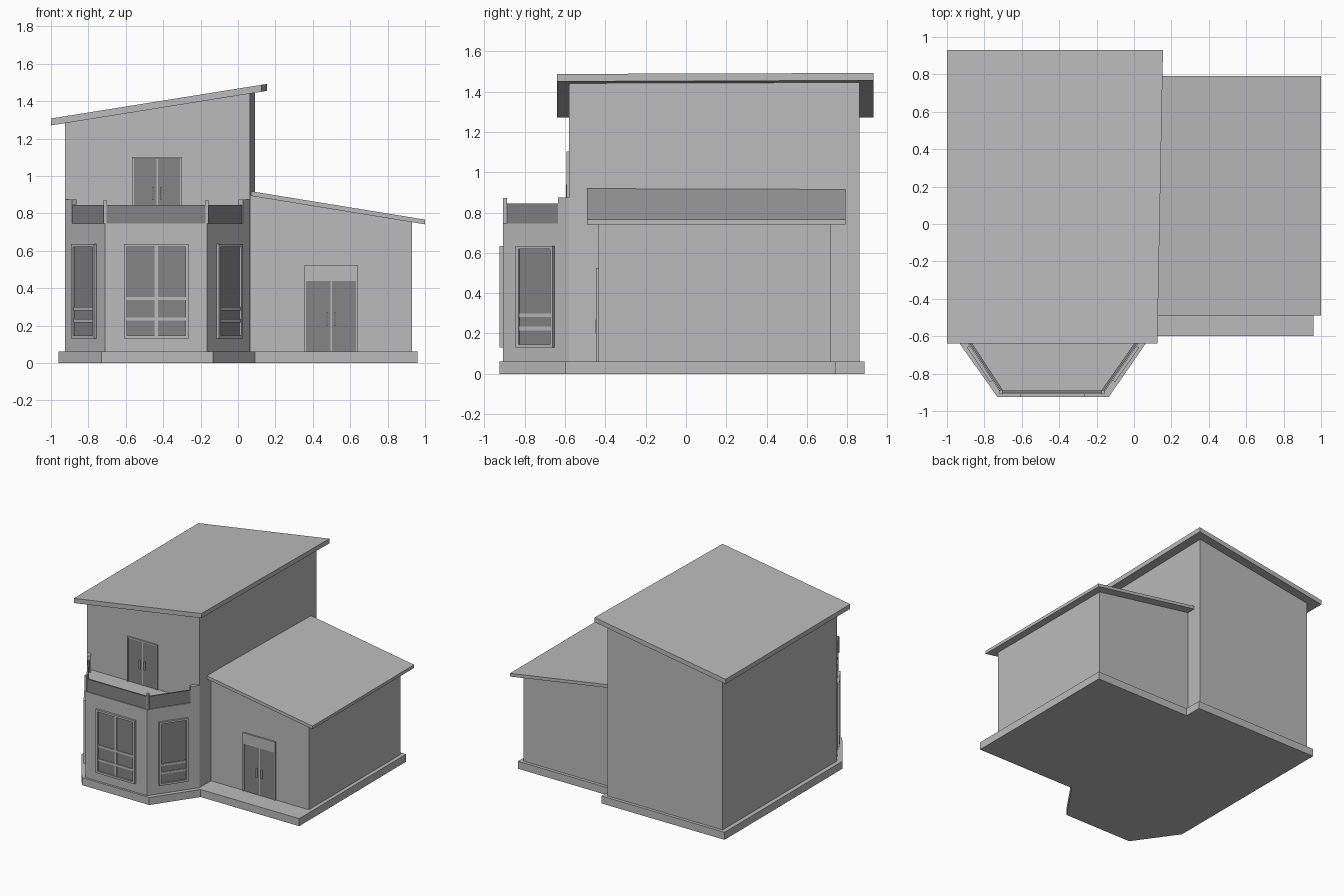
import bpy
from mathutils import Vector, Matrix

if "Cube" in bpy.data.objects:
    bpy.data.objects.remove(bpy.data.objects["Cube"], do_unlink=True)


def make_material(name, value):
    mat = bpy.data.materials.new(name)
    mat.use_nodes = True
    colour = (value, value, value, 1)
    mat.diffuse_color = colour
    mat.node_tree.nodes["Principled BSDF"].inputs["Base Color"].default_value = colour
    return mat


LIGHT = make_material("light_grey", 0.5)
GLASS = make_material("dark_grey_glass", 0.235)


def add_mesh(name, verts, faces, mat):
    mesh = bpy.data.meshes.new(name)
    mesh.from_pydata(verts, [], faces)
    mesh.materials.append(mat)
    obj = bpy.data.objects.new(name, mesh)
    bpy.context.collection.objects.link(obj)
    return obj


def prism(name, outline, low, high, mat=LIGHT):
    """Counter-clockwise outline raised between two heights (numbers or functions of x)."""
    def at(h, x):
        return h(x) if callable(h) else h
    n = len(outline)
    verts = [(x, y, at(low, x)) for x, y in outline]
    verts += [(x, y, at(high, x)) for x, y in outline]
    faces = [tuple(reversed(range(n))), tuple(range(n, 2 * n))]
    faces += [(i, (i + 1) % n, (i + 1) % n + n, i + n) for i in range(n)]
    return add_mesh(name, verts, faces, mat)


def wall_frame(a, b):
    """Local axes on a wall: x along it, y outward, z up, origin mid-wall."""
    a, b = Vector((*a, 0)), Vector((*b, 0))
    d = (b - a).normalized()
    out = Vector((d.y, -d.x, 0))
    mid = (a + b) / 2
    return Matrix(((d.x, out.x, 0, mid.x), (d.y, out.y, 0, mid.y),
                   (0, 0, 1, 0), (0, 0, 0, 1)))


def plate(name, frame, x0, x1, z0, z1, depth, mat=LIGHT, back=0.0):
    """Box on a wall, reaching from -back to depth along the wall's normal."""
    outline = [(x0, depth), (x0, -back), (x1, -back), (x1, depth)]
    obj = prism(name, outline, z0, z1, mat)
    obj.data.transform(frame)
    return obj


def surround(name, frame, half, z0, z1, width, depth, sill=True):
    plate(name + "_left_jamb", frame, -half, -half + width, z0, z1, depth)
    plate(name + "_right_jamb", frame, half - width, half, z0, z1, depth)
    plate(name + "_head", frame, -half + width, half - width, z1 - width, z1, depth)
    if sill:
        plate(name + "_sill", frame, -half + width, half - width, z0, z0 + width, depth)


def window(name, frame, half, bars, mullion):
    z0, z1 = 0.13, 0.635
    surround(name, frame, half, z0, z1, 0.016, 0.016)
    plate(name + "_glass", frame, -half + 0.016, half - 0.016, 0.146, 0.619, 0.004, GLASS)
    for z in bars:
        plate(name + "_bar", frame, -half + 0.016, half - 0.016, z - 0.009, z + 0.009, 0.01)
    if mullion:
        plate(name + "_mullion", frame, -0.009, 0.009, 0.146, 0.619, 0.0101)


def double_door(name, frame, half, z0, glass_top, top, handle):
    surround(name, frame, half, z0, top, 0.01, 0.012, sill=False)
    plate(name + "_glass", frame, -half + 0.01, half - 0.01, z0, glass_top, 0.004, GLASS)
    if glass_top < top - 0.02:
        plate(name + "_top_panel", frame, -half + 0.01, half - 0.01, glass_top, top - 0.01, 0.008)
    plate(name + "_meeting_stile", frame, -0.004, 0.004, z0, glass_top, 0.007)
    for side in (-1, 1):
        x = side * 0.022
        plate(name + "_handle", frame, x - 0.005, x + 0.005, handle, handle + 0.07, 0.014)


# Plinth following the house outline
prism("plinth", [(-0.96, -0.6), (-0.73, -0.925), (-0.135, -0.925), (0.09, -0.6),
                 (0.96, -0.6), (0.96, 0.745), (0.125, 0.745), (0.125, 0.885),
                 (-0.96, 0.885)], 0, 0.06)


# Main block and its single-pitch roof
def main_under(x):
    return 1.27 + (x + 1) * 0.16


prism("main_block", [(-0.925, -0.58), (0.065, -0.58), (0.092, 0.86), (-0.925, 0.86)],
      0.06, lambda x: main_under(x) + 0.004)
prism("main_roof", [(-1, -0.64), (0.125, -0.64), (0.155, 0.93), (-1, 0.93)],
      main_under, lambda x: main_under(x) + 0.037)


# Side wing and its roof
def wing_under(x):
    return 0.893 - (x - 0.07) * 0.163


prism("wing_block", [(0.05, -0.435), (0.93, -0.435), (0.93, 0.72), (0.05, 0.72)],
      0.06, lambda x: wing_under(x) + 0.004)
prism("wing_roof", [(0.07, -0.49), (1, -0.49), (1, 0.79), (0.07, 0.79)],
      wing_under, lambda x: wing_under(x) + 0.025)

# Bay with balcony on top
bay = [(-0.925, -0.58), (-0.71, -0.908), (-0.165, -0.908), (0.065, -0.58)]
prism("bay", bay, 0.06, 0.745)
sides = [wall_frame(a, b) for a, b in zip(bay, bay[1:])]
lengths = [(Vector(b) - Vector(a)).length for a, b in zip(bay, bay[1:])]
for label, frame, length in zip(("right", "front", "left"), sides, lengths):
    half = length / 2 - 0.008
    plate(label + "_balcony_glass", frame, -half, half, 0.745, 0.845, -0.006, GLASS, 0.018)
for corner in bay[1:3]:
    x, y = corner
    prism("balcony_post", [(x - 0.008, y), (x + 0.008, y), (x + 0.008, y + 0.02),
                           (x - 0.008, y + 0.02)], 0.745, 0.872)

# Short piers where the balcony meets the house
plate("right_balcony_pier", sides[0], -lengths[0] / 2, -lengths[0] / 2 + 0.066,
      0.745, 0.875, 0, LIGHT, 0.03)
plate("left_balcony_pier", sides[2], lengths[2] / 2 - 0.066, lengths[2] / 2,
      0.745, 0.875, 0, LIGHT, 0.03)

# Bay windows
window("bay_front_window", sides[1], 0.172, (0.235, 0.345), True)
window("bay_right_window", sides[0], 0.112, (0.225, 0.29), False)
window("bay_left_window", sides[2], 0.112, (0.225, 0.29), False)

# Doors
double_door("balcony_door", wall_frame((-0.565, -0.58), (-0.3, -0.58)),
            0.133, 0.745, 1.09, 1.102, 0.87)
double_door("wing_door", wall_frame((0.355, -0.435), (0.64, -0.435)),
            0.143, 0.06, 0.437, 0.525, 0.2)
